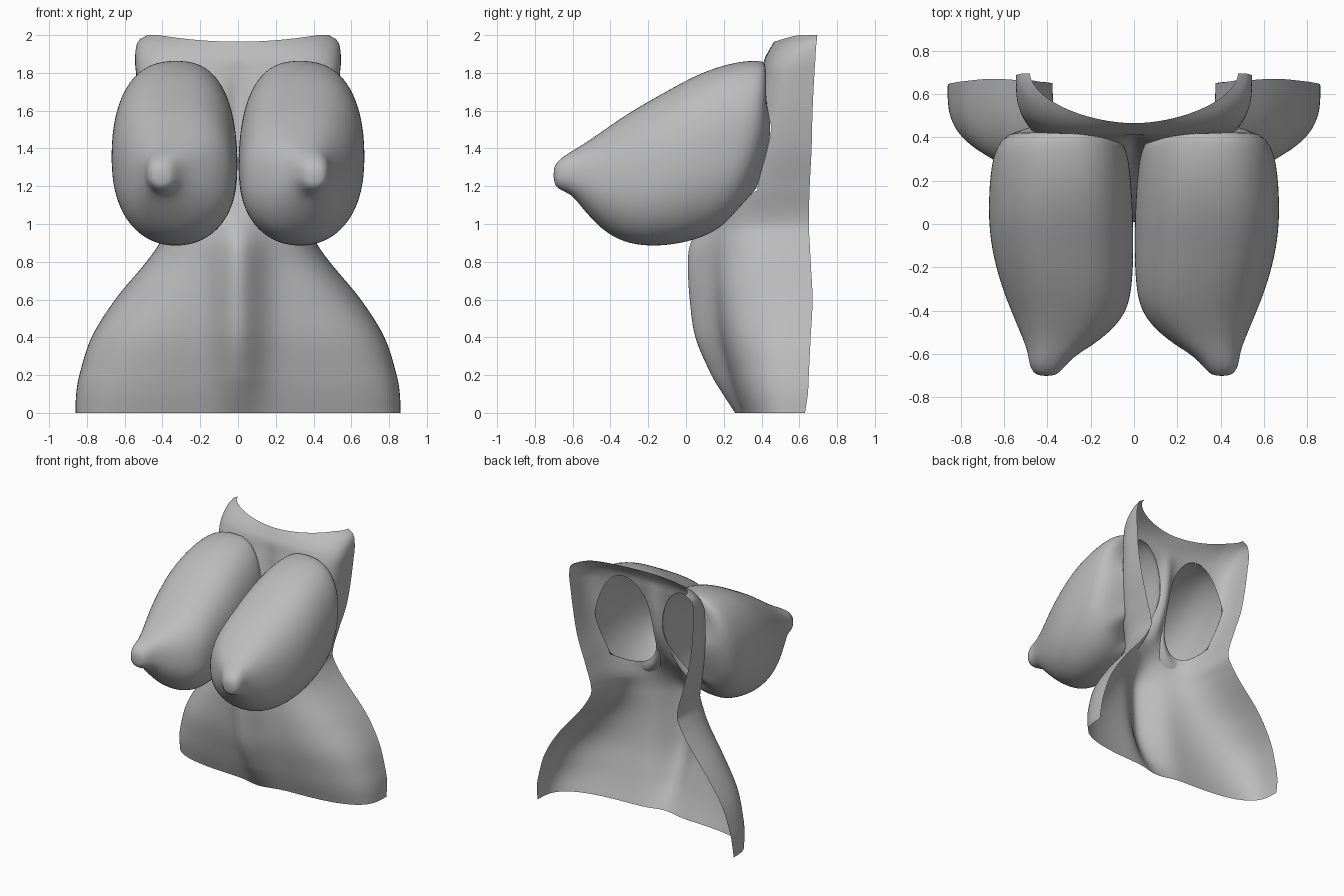
import bpy, bmesh, math

if "Cube" in bpy.data.objects:
    bpy.data.objects.remove(bpy.data.objects["Cube"])

# One plain material
mat = bpy.data.materials.new("neutral_grey")
mat.diffuse_color = (0.5, 0.5, 0.5, 1)
mat.use_nodes = True
mat.node_tree.nodes["Principled BSDF"].inputs["Base Color"].default_value = mat.diffuse_color

# Torso rows: z, half width, panel front y, back edge y, roundness power, midline ridge depth
ROWS = [(0.00, .86, .30, .63, 3.3, .04), (.10, .857, .265, .645, 3.3, .07), (.20, .84, .235, .65, 3.2, .10),
        (.40, .775, .185, .66, 3.0, .135), (.60, .65, .16, .67, 2.8, .14), (.80, .485, .15, .66, 2.8, .14),
        (.90, .415, .15, .655, 3.0, .125), (1.0, .375, .165, .65, 3.3, .08), (1.2, .425, .225, .655, 4, -.02),
        (1.4, .485, .30, .665, 4, -.05), (1.6, .52, .355, .67, 4, -.04), (1.8, .54, .40, .68, 4, -.01),
        (1.87, .545, .415, .685, 3.3, 0), (1.93, .535, .445, .69, 2.3, 0),
        (1.955, .51, .46, .695, 1.9, 0), (1.965, .48, .465, .695, 1.8, 0)]


def row(z):
    """Smoothly interpolated section values at height z."""
    z = max(ROWS[0][0], min(ROWS[-1][0], z))
    i = 0
    while i < len(ROWS) - 2 and z > ROWS[i + 1][0]:
        i += 1
    a, b = ROWS[i], ROWS[i + 1]
    p, n = ROWS[max(i - 1, 0)], ROWS[min(i + 2, len(ROWS) - 1)]
    h = b[0] - a[0]
    t = (z - a[0]) / h
    out = []
    for k in range(1, 6):
        m0 = (b[k] - p[k]) / (b[0] - p[0]) * h
        m1 = (n[k] - a[k]) / (n[0] - a[0]) * h
        out.append((2*t**3 - 3*t*t + 1)*a[k] + (t**3 - 2*t*t + t)*m0
                   + (3*t*t - 2*t**3)*b[k] + (t**3 - t*t)*m1)
    return out


def chest_y(x, z):
    """Depth of the torso shell: boxy section, belly ridge and sternum groove."""
    w, yf, yb, p, d = row(z)
    u = min(abs(x) / w, 1)
    s = .13 if d > 0 else .06
    return yb - (yb - yf) * (1 - u**p) ** (1 / p) - d * math.exp(-(x / s) ** 2)


# Opening behind each breast: centre x, centre z, radii
HX, HZ, RX, RZ = .265, 1.475, .22, .375


def power(v, e):
    return math.copysign(abs(v) ** e, v)


def rim_point(a):
    x, z = HX + RX * math.cos(a), HZ + RZ * math.sin(a)
    # tuck the outer part inside the side wall
    x = min(x, .955 * row(z)[0])
    return x, chest_y(x, z), z


def finish(bm, name):
    bmesh.ops.recalc_face_normals(bm, faces=bm.faces)
    me = bpy.data.meshes.new(name)
    bm.to_mesh(me)
    bm.free()
    me.materials.append(mat)
    for f in me.polygons:
        f.use_smooth = True
    ob = bpy.data.objects.new(name, me)
    bpy.context.collection.objects.link(ob)
    return ob


# Torso front shell, open at the back
bm = bmesh.new()
NU, NZ = 140, 120
grid = []
for j in range(NZ + 1):
    z = ROWS[-1][0] * j / NZ
    w = row(z)[0]
    line = []
    for i in range(NU + 1):
        x = w * math.sin(math.pi / 2 * (2 * i / NU - 1))
        lift = .035 * min(1, (x / .42) ** 2) * max(0, (z - 1.85) / .115)
        line.append(bm.verts.new((x, chest_y(x, z), z + lift)))
    grid.append(line)
for j in range(NZ):
    for i in range(NU):
        bm.faces.new((grid[j][i], grid[j][i+1], grid[j+1][i+1], grid[j+1][i]))


def hole_dist(co):
    return math.hypot((abs(co.x) - HX) / RX, (co.z - HZ) / RZ)


def in_hole(co):
    return hole_dist(co) < 1 and abs(co.x) < .955 * row(co.z)[0]


bmesh.ops.delete(bm, geom=[f for f in bm.faces if in_hole(f.calc_center_median())], context='FACES')
# Snap the opening's edge onto a clean oval
for v in bm.verts:
    if v.is_boundary and .8 < hole_dist(v.co) < 1.2 and abs(v.co.x) < .99 * row(v.co.z)[0]:
        a = math.atan2((v.co.z - HZ) / RZ, (abs(v.co.x) - HX) / RX)
        x, y, z = rim_point(a)
        v.co = (math.copysign(x, v.co.x), y, z)
torso = finish(bm, "torso_shell")
if sum(p.normal.y for p in torso.data.polygons) > 0:
    torso.data.flip_normals()

# Breast rings: inner x, outer x, bottom z, top z, y at top, y at bottom
RINGS = [(.025, .635, 1.0, 1.868, .40, .21), (.010, .667, .925, 1.862, .26, .09),
         (.002, .674, .888, 1.80, .07, -.07), (.002, .652, .881, 1.71, -.09, -.20),
         (.008, .608, .90, 1.61, -.27, -.33), (.04, .555, .97, 1.515, -.41, -.45),
         (.16, .508, 1.085, 1.43, -.53, -.55), (.262, .488, 1.15, 1.388, -.60, -.60),
         (.312, .484, 1.172, 1.358, -.65, -.645), (.35, .46, 1.195, 1.315, -.697, -.692)]


def breast(side, name):
    bm = bmesh.new()
    n = 40
    angles = [2 * math.pi * i / n for i in range(n)]
    # rim lying on the torso opening
    loops = [[]]
    for a in angles:
        x, y, z = rim_point(a)
        loops[0].append(bm.verts.new((side * x, y, z)))
    for x0, x1, z0, z1, yt, yb in RINGS:
        loop = []
        for a in angles:
            # squarer above, rounder below
            e = .87 - .05 * math.sin(a)
            c, s = power(math.cos(a), e), power(math.sin(a), e)
            # outer edge of the base sits further back
            back = .08 * max(0, c) * max(0, yt) / .4
            loop.append(bm.verts.new((side * ((x0 + x1) / 2 + (x1 - x0) / 2 * c),
                                      (yt + yb) / 2 + (yt - yb) / 2 * s + back,
                                      (z0 + z1) / 2 + (z1 - z0) / 2 * s)))
        loops.append(loop)
    for a, b in zip(loops, loops[1:]):
        for i in range(n):
            k = (i + 1) % n
            bm.faces.new((a[i], a[k], b[k], b[i]))
    # rounded tip
    tip = bm.verts.new((side * .405, -.702, 1.253))
    for i in range(n):
        bm.faces.new((loops[-1][i], loops[-1][(i + 1) % n], tip))
    ob = finish(bm, name)
    sub = ob.modifiers.new("smooth", 'SUBSURF')
    sub.levels = sub.render_levels = 2


breast(1, "breast_right")
breast(-1, "breast_left")
